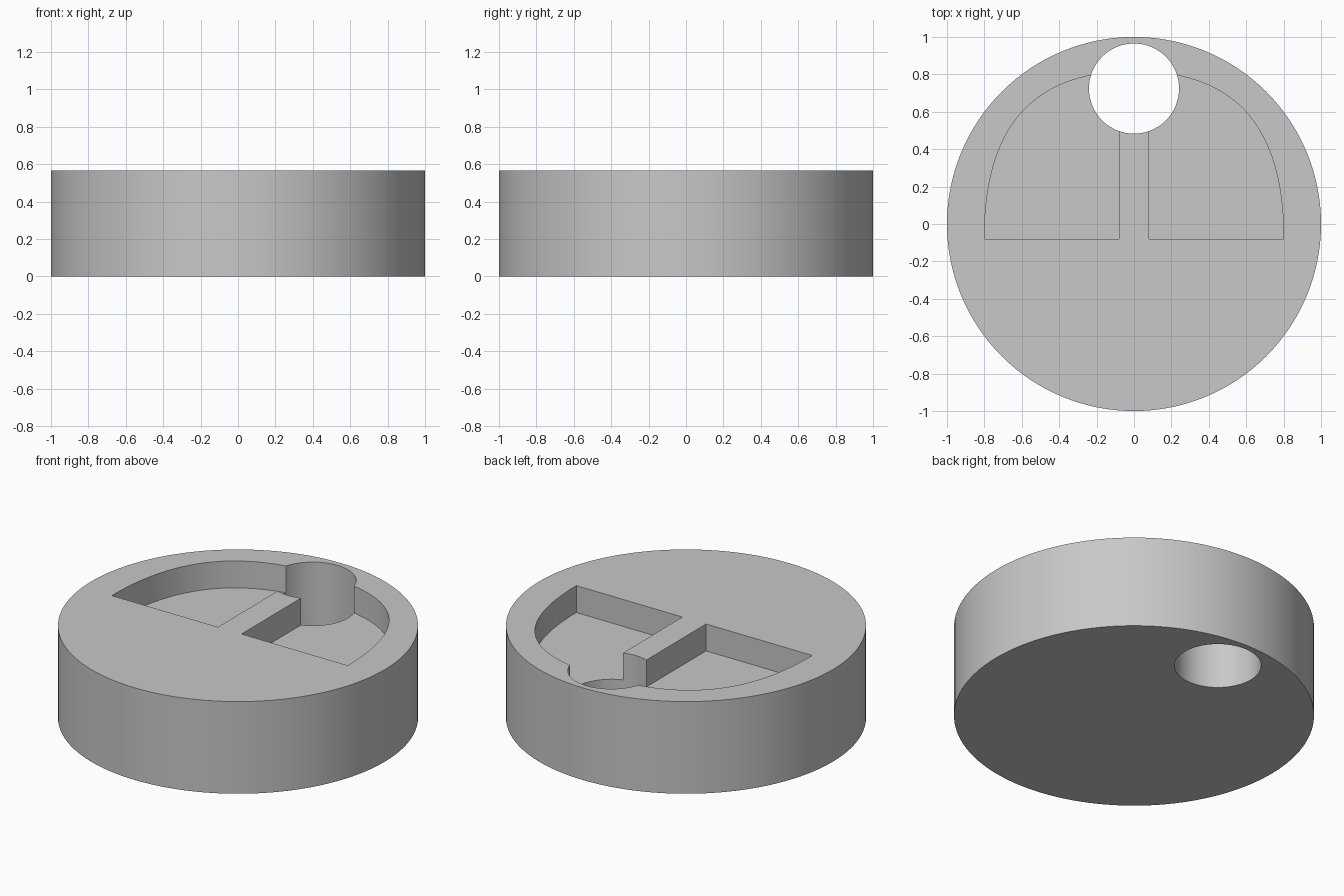
import bpy
import bmesh
import math
from mathutils import Vector, geometry

HEIGHT = 0.565
FLOOR = 0.40          # level of the pocket floors
RIB = 0.08            # half width of the rib between the pockets

if "Cube" in bpy.data.objects:
    bpy.data.objects.remove(bpy.data.objects["Cube"])

grey = bpy.data.materials.new("plain grey")
grey.use_nodes = True
colour = (0.58, 0.58, 0.58, 1)
grey.diffuse_color = colour
grey.node_tree.nodes["Principled BSDF"].inputs["Base Color"].default_value = colour


def prism(name, outline, bottom, top):
    """Extrude a flat outline between two heights."""
    bm = bmesh.new()
    face = bm.faces.new([bm.verts.new((x, y, bottom)) for x, y in outline])
    side = bmesh.ops.extrude_face_region(bm, geom=[face])
    verts = [v for v in side["geom"] if isinstance(v, bmesh.types.BMVert)]
    bmesh.ops.translate(bm, verts=verts, vec=(0, 0, top - bottom))
    bmesh.ops.recalc_face_normals(bm, faces=bm.faces)
    mesh = bpy.data.meshes.new(name)
    bm.to_mesh(mesh)
    bm.free()
    mesh.materials.append(grey)
    obj = bpy.data.objects.new(name, mesh)
    bpy.context.collection.objects.link(obj)
    return obj


def circle(radius, centre_y, sides):
    angles = [2 * math.pi * i / sides for i in range(sides)]
    return [(radius * math.cos(a), centre_y + radius * math.sin(a)) for a in angles]


# Round body
body = prism("round_body", circle(1, 0, 128), 0, HEIGHT)

# Pocket outline: straight sides with one long curved shoulder
shoulder = geometry.interpolate_bezier(
    Vector((0.8, -0.08)), Vector((0.8, 0.45)),
    Vector((0.6, 0.72)), Vector((0.235, 0.794)), 32)
pocket = [(RIB, -0.08)] + [tuple(p) for p in shoulder] + [(RIB, 0.81)]

# Cutters: mirrored pockets and a through hole
cutters = [
    prism("left_pocket_cutter", pocket, FLOOR, HEIGHT + 0.2),
    prism("right_pocket_cutter", [(-x, y) for x, y in pocket], FLOOR, HEIGHT + 0.2),
    prism("hole_cutter", circle(0.241, 0.724, 64), -0.2, HEIGHT + 0.3),
]
bpy.context.view_layer.objects.active = body
for cutter in cutters:
    cutter.hide_render = True
    cut = body.modifiers.new(cutter.name, "BOOLEAN")
    cut.operation = "DIFFERENCE"
    cut.solver = "EXACT"
    cut.object = cutter
    bpy.ops.object.modifier_apply(modifier=cut.name)
    bpy.data.objects.remove(cutter)

# Smooth walls with crisp rims
bpy.ops.object.select_all(action="DESELECT")
body.select_set(True)
bpy.ops.object.shade_smooth_by_angle(angle=math.radians(30))
